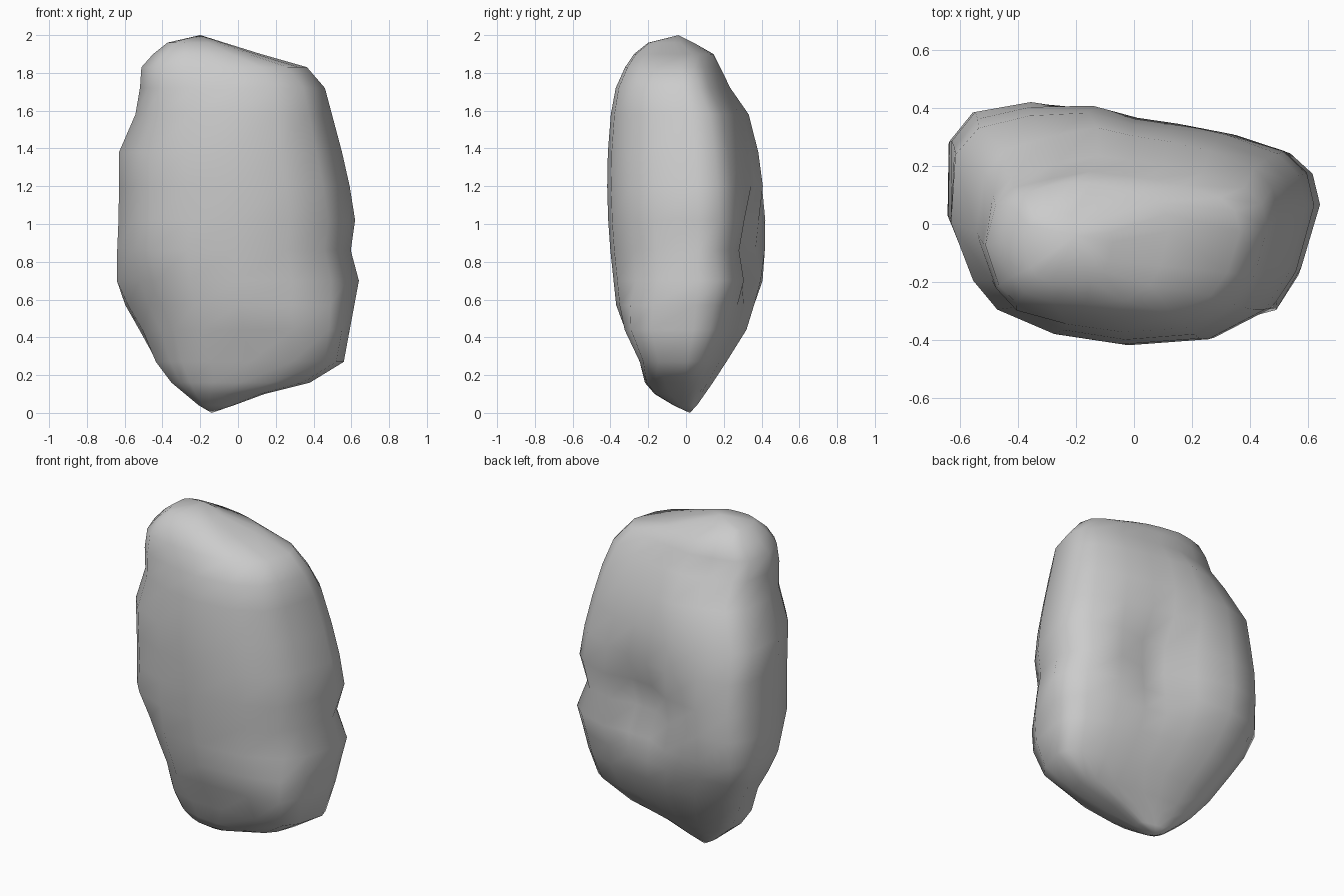
import bpy, bmesh
from math import radians
from mathutils import Vector

cube = bpy.data.objects.get("Cube")
if cube:
    bpy.data.objects.remove(cube, do_unlink=True)

# Stone colour
stone = bpy.data.materials.new("grey stone")
stone.use_nodes = True
grey = (0.6, 0.6, 0.6, 1)
stone.diffuse_color = grey
stone.node_tree.nodes["Principled BSDF"].inputs["Base Color"].default_value = grey

# Outlines as (height, position) pairs
RIGHT = [(0, -.16), (.2, -.4), (.64, -.645), (1.1, -.63), (1.38, -.63),
         (1.6, -.55), (1.85, -.51), (1.96, -.37), (2, -.2)]
LEFT = [(0, -.12), (.09, .1), (.16, .38), (.27, .56), (.7, .64), (.87, .6),
        (1.02, .62), (1.27, .58), (1.72, .46), (1.82, .4), (1.9, .12), (2, -.2)]
FRONT = [(0, 0), (.12, -.2), (.3, -.28), (.48, -.36), (.95, -.41),
         (1.3, -.42), (1.68, -.39), (1.88, -.3), (1.96, -.2), (2, -.04)]
BACK = [(0, .03), (.2, .17), (.44, .32), (.7, .4), (1.1, .42),
        (1.55, .36), (1.7, .26), (1.9, .16), (2, -.04)]

# Uneven cross-section in a unit box
SECTION = [(-1, .05), (-.87, -.45), (-.73, -.7), (-.4, -.91), (0, -1),
           (.45, -.95), (.77, -.7), (.9, -.4), (1, .15), (.96, .42), (.84, .6),
           (.55, .76), (.28, .85), (.05, .9), (-.2, 1), (-.55, .99), (-.85, .89),
           (-.98, .65)]
LEVELS = [.04, .1, .16, .27, .44, .57, .7, .86, 1.02, 1.2, 1.38, 1.58, 1.72, 1.83, 1.9, 1.96]


def at(outline, z):
    for (z0, a), (z1, b) in zip(outline, outline[1:]):
        if z <= z1:
            return a + (b - a) * (z - z0) / (z1 - z0)
    return outline[-1][1]


def ring_point(p, z):
    x0, x1, y0, y1 = (at(o, z) for o in (RIGHT, LEFT, FRONT, BACK))
    return Vector(((x0 + x1) / 2 + p[0] * (x1 - x0) / 2,
                   (y0 + y1) / 2 + p[1] * (y1 - y0) / 2, z))


# Loft the rings and close both ends
bm = bmesh.new()
rings = [[bm.verts.new(ring_point(p, z)) for p in SECTION] for z in LEVELS]
n = len(SECTION)
for low, high in zip(rings, rings[1:]):
    for i in range(n):
        j = (i + 1) % n
        bm.faces.new((low[i], low[j], high[j], high[i]))
bottom = bm.verts.new((-.14, .02, 0))
top = bm.verts.new((-.2, -.04, 2))
for i in range(n):
    j = (i + 1) % n
    bm.faces.new((bottom, rings[0][j], rings[0][i]))
    bm.faces.new((top, rings[-1][i], rings[-1][j]))

# Hollows and bulges as (centre, radius, push)
DENTS = [((.08, .36, .9), .3, (0, -.1, 0)),            # notch in the back
         ((.58, .2, .86), .16, (-.02, -.02, 0)),       # nick in the left edge
         ((.5, -.26, .42), .28, (.02, -.05, 0)),       # lower front-left knob
         ((.15, -.3, .36), .22, (0, .04, 0)),          # hollow beside the knob
         ((-.55, -.25, .5), .36, (.06, .05, 0)),       # lower front-right slope
         ((-.45, -.22, 1.85), .25, (-.01, -.03, 0)),   # top front-right corner
         ((-.45, .25, 1.7), .38, (.04, -.05, 0)),      # upper back-right slope
         ((-.55, .33, .85), .35, (-.01, .02, 0))]      # back-right bulge
for centre, radius, push in DENTS:
    for v in bm.verts:
        d = (v.co - Vector(centre)).length / radius
        if d < 1:
            v.co += Vector(push) * (1 - d * d)

bmesh.ops.recalc_face_normals(bm, faces=bm.faces)
mesh = bpy.data.meshes.new("boulder")
bm.to_mesh(mesh)
bm.free()
mesh.materials.append(stone)
boulder = bpy.data.objects.new("boulder", mesh)
bpy.context.collection.objects.link(boulder)
bpy.context.view_layer.objects.active = boulder
boulder.select_set(True)
bpy.ops.object.shade_smooth_by_angle(angle=radians(70))
